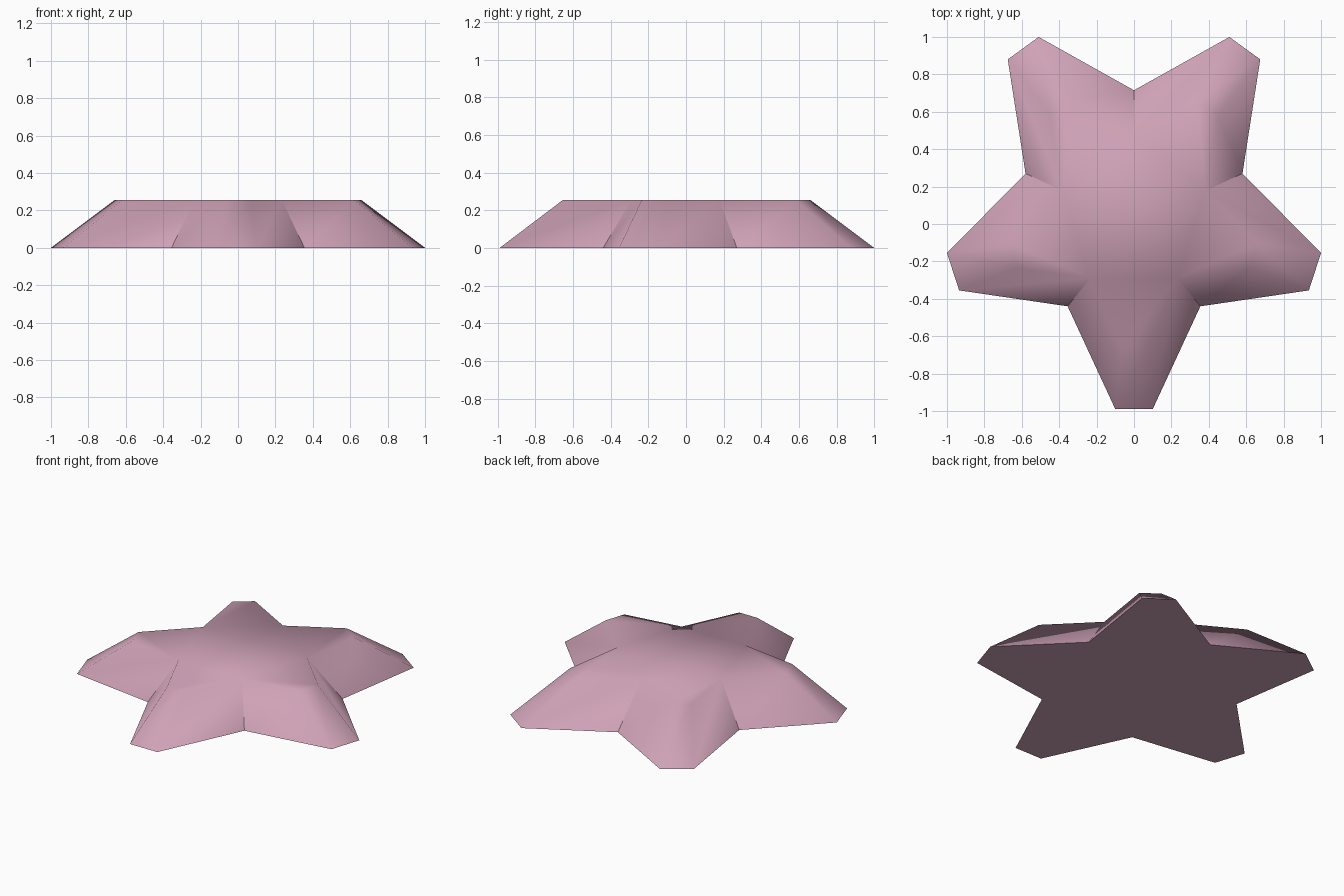
import bpy
import bmesh

cube = bpy.data.objects.get("Cube")
if cube:
    bpy.data.objects.remove(cube, do_unlink=True)

HEIGHT = 0.255
TOP_SCALE = 0.66

# Right-hand half of the star outline, from the front tip to the back notch
half = [(0.10, -0.99), (0.355, -0.44), (0.935, -0.355), (1.0, -0.155),
        (0.58, 0.27), (0.675, 0.88), (0.51, 1.0)]
outline = half + [(0, 0.715)] + [(-x, y) for x, y in reversed(half)]
count = len(outline)

# Dusty pink material
pink = bpy.data.materials.new("dusty_pink")
pink.use_nodes = True
colour = (0.62, 0.36, 0.47, 1)
pink.diffuse_color = colour
for node in pink.node_tree.nodes:
    if node.type == 'BSDF_PRINCIPLED':
        node.inputs["Base Color"].default_value = colour

# Star body: wide flat base tapering to a smaller flat top
bm = bmesh.new()
base = [bm.verts.new((x, y, 0)) for x, y in outline]
top = [bm.verts.new((x * TOP_SCALE, y * TOP_SCALE, HEIGHT)) for x, y in outline]
bm.faces.new(list(reversed(base)))
bm.faces.new(top)
for i in range(count):
    j = (i + 1) % count
    bm.faces.new((base[i], base[j], top[j], top[i]))
bmesh.ops.recalc_face_normals(bm, faces=bm.faces)

# Soft shading, with crisp base rim and crisp inner notches
for face in bm.faces:
    face.smooth = True
for edge in bm.edges:
    low = [v for v in edge.verts if v.co.z == 0]
    notch = len(low) == 1 and not edge.is_convex
    edge.smooth = not (len(low) == 2 or notch)

mesh = bpy.data.meshes.new("star_body")
bm.to_mesh(mesh)
bm.free()
mesh.materials.append(pink)
star = bpy.data.objects.new("star_body", mesh)
bpy.context.collection.objects.link(star)
